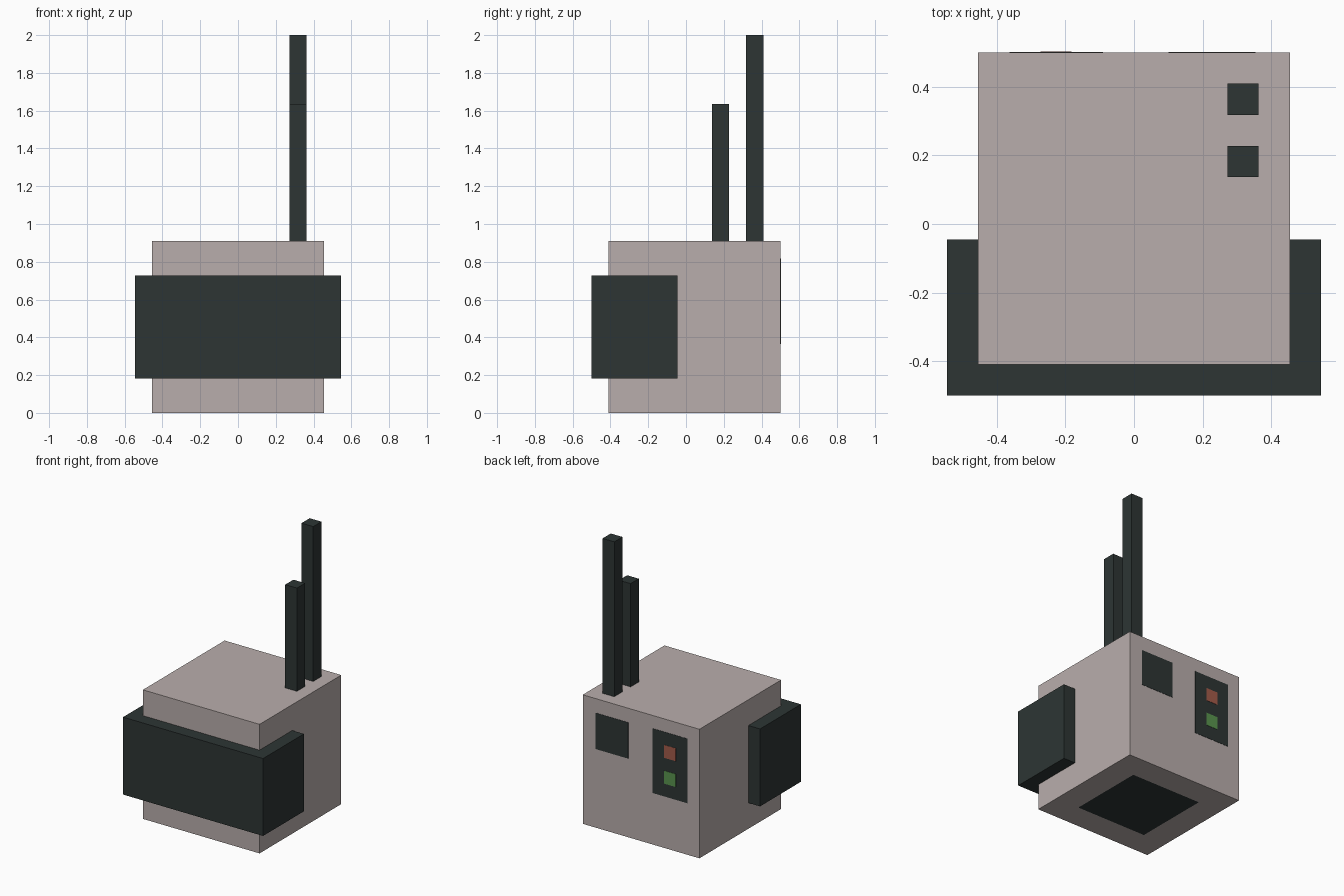
import bpy
import bmesh
from mathutils import Matrix, Vector

cube = bpy.data.objects.get("Cube")
if cube:
    bpy.data.objects.remove(cube, do_unlink=True)

U = 1 / 11  # the whole model sits on a grid of this unit


def material(name, srgb):
    lin = [((c / 255 + 0.055) / 1.055) ** 2.4 for c in srgb] + [1.0]
    m = bpy.data.materials.new(name)
    m.use_nodes = True
    m.diffuse_color = lin
    bsdf = next(n for n in m.node_tree.nodes if n.type == 'BSDF_PRINCIPLED')
    bsdf.inputs["Base Color"].default_value = lin
    return m


warm_grey = material("warm grey", (185, 174, 172))
charcoal = material("charcoal", (45, 53, 52))
red = material("muted red", (163, 91, 74))
green = material("muted green", (90, 148, 78))


def box(name, x, y, z, *mats, inset_bottom=0):
    """Box from (min, max) ranges in grid units, optionally with a second-colour inset on its underside."""
    spans = (x, y, z)
    centre = Vector([(a + b) / 2 * U for a, b in spans])
    size = Vector([(b - a) * U for a, b in spans])
    bm = bmesh.new()
    bmesh.ops.create_cube(bm, size=1, matrix=Matrix.Translation(centre) @ Matrix.Diagonal(size).to_4x4())
    if inset_bottom:
        bm.normal_update()
        bottom = min(bm.faces, key=lambda f: f.normal.z)
        bmesh.ops.inset_region(bm, faces=[bottom], thickness=inset_bottom * U, use_even_offset=True)
        bottom.material_index = 1
    mesh = bpy.data.meshes.new(name)
    bm.to_mesh(mesh)
    bm.free()
    for m in mats:
        mesh.materials.append(m)
    obj = bpy.data.objects.new(name, mesh)
    bpy.context.collection.objects.link(obj)
    return obj


# Head with a dark square opening underneath
box("head", (-5, 5), (-4.5, 5.5), (0, 10), warm_grey, charcoal, inset_bottom=2)

# Wide visor wrapped around the front
box("visor", (-6, 6), (-5.5, -0.5), (2, 8), charcoal)

# Two antennas on the left side of the top
box("short_antenna", (3, 4), (1.5, 2.5), (10, 18), charcoal)
box("tall_antenna", (3, 4), (3.5, 4.5), (10, 22), charcoal)

# Thin plates on the back: vent, control panel and its two lights
BACK = 5.5
box("back_vent", (1.1, 3.9), (BACK - 0.02, BACK + 0.02), (6.1, 8.9), charcoal)
box("control_panel", (-4, -1), (BACK - 0.02, BACK + 0.02), (4, 9), charcoal)
box("red_light", (-3, -2), (BACK, BACK + 0.04), (7, 8), red)
box("green_light", (-3, -2), (BACK, BACK + 0.04), (5, 6), green)
